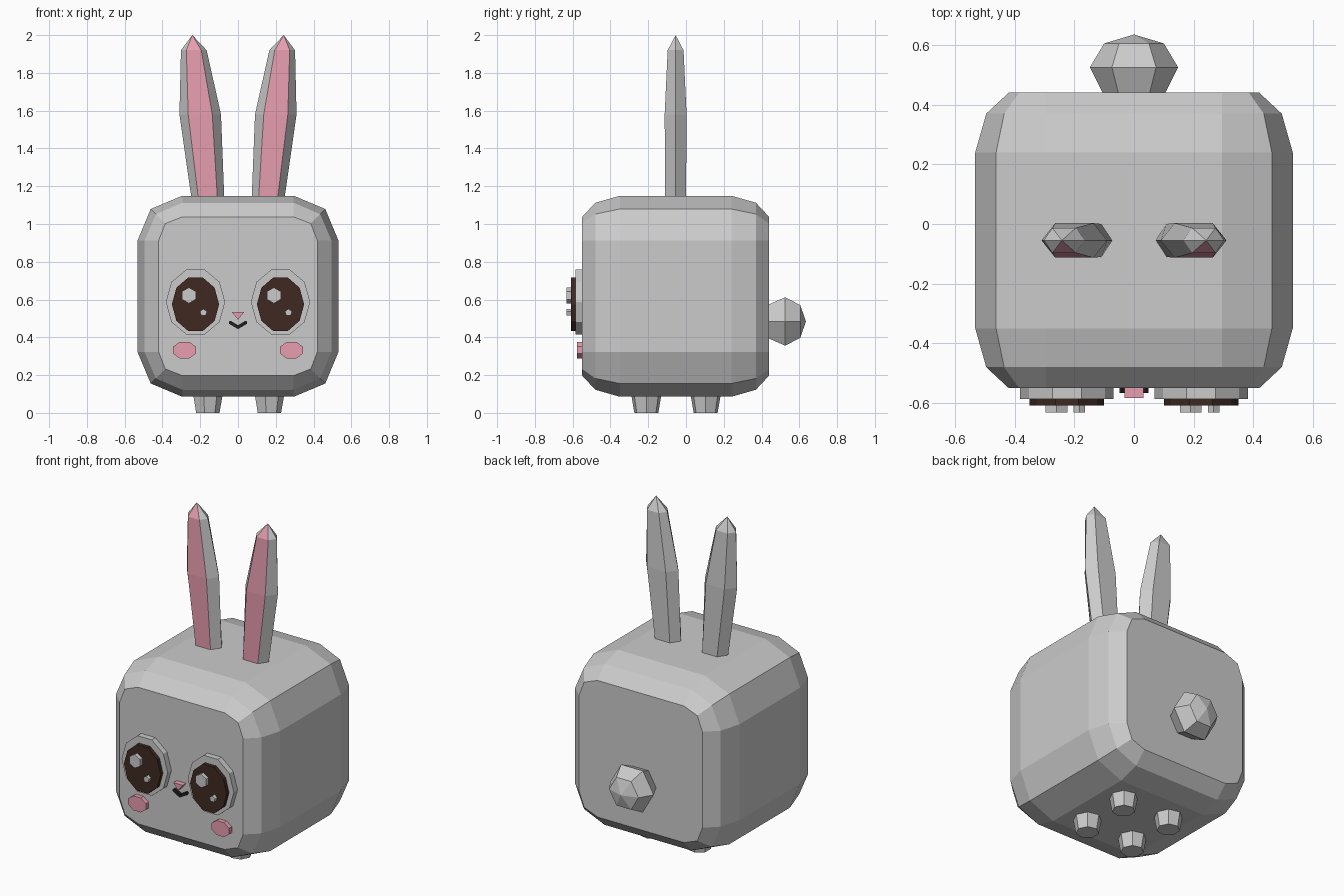
import bpy, bmesh
from math import sin, cos, pi

if "Cube" in bpy.data.objects:
    bpy.data.objects.remove(bpy.data.objects["Cube"])


def material(name, rgb):
    m = bpy.data.materials.new(name)
    m.diffuse_color = (*rgb, 1)
    m.use_nodes = True
    m.node_tree.nodes["Principled BSDF"].inputs["Base Color"].default_value = m.diffuse_color
    return m


PINK = material("pink", (0.80, 0.34, 0.43))
BROWN = material("dark_brown", (0.05, 0.022, 0.015))
BLACK = material("black", (0.015, 0.015, 0.015))


def loft(name, rings, mats=(), tip=None, paint=None):
    """Skin a list of equal-sized point rings; optional apex; paint = side index using material 1."""
    bm = bmesh.new()
    loops = [[bm.verts.new(p) for p in r] for r in rings]
    n = len(loops[0])
    bm.faces.new(loops[0])
    for a, b in zip(loops, loops[1:]):
        for i in range(n):
            f = bm.faces.new((a[i], a[(i + 1) % n], b[(i + 1) % n], b[i]))
            f.material_index = int(i == paint)
    if tip:
        apex = bm.verts.new(tip)
        for i in range(n):
            f = bm.faces.new((loops[-1][i], loops[-1][(i + 1) % n], apex))
            f.material_index = int(i == paint)
    else:
        bm.faces.new(loops[-1])
    bmesh.ops.recalc_face_normals(bm, faces=bm.faces)
    me = bpy.data.meshes.new(name)
    bm.to_mesh(me)
    bm.free()
    for m in mats:
        me.materials.append(m)
    ob = bpy.data.objects.new(name, me)
    bpy.context.collection.objects.link(ob)
    return ob


def polygon(n, rx, ry, turn=0.0):
    return [(rx * cos(2 * pi * i / n + turn), ry * sin(2 * pi * i / n + turn)) for i in range(n)]


def plate(name, outline, x, z, y_back, y_front, mats=()):
    """Flat plate facing -y."""
    return loft(name, [[(x + u, y, z + v) for u, v in outline] for y in (y_back, y_front)], mats)


# Body: rounded box, two-step bevels, lofted front to back
def body_ring(y, h, m, c=0.295, zc=0.6175):
    quarter = [(h, c), (m, m), (c, h)]
    pts = quarter + [(-u, v) for u, v in quarter[::-1]]
    pts += [(-u, -v) for u, v in quarter] + [(u, -v) for u, v in quarter[::-1]]
    return [(u, y, zc + v) for u, v in pts]


loft("body", [body_ring(*r) for r in (
    (-0.55, 0.42, 0.385), (-0.48, 0.495, 0.435), (-0.35, 0.532, 0.462),
    (0.24, 0.532, 0.462), (0.37, 0.495, 0.435), (0.44, 0.42, 0.385))])

# Ears: six-sided, pink front face
WHITE = material("white", (0.8, 0.8, 0.8))
for side, s in (("left", -1), ("right", 1)):
    rings = []
    for z, cx, w, d in ((1.12, 0.158, 0.086, 0.055), (1.58, 0.20, 0.11, 0.058), (1.92, 0.234, 0.068, 0.042)):
        hexa = [(-0.58, -1), (0.58, -1), (1, 0), (0.58, 1), (-0.58, 1), (-1, 0)]
        rings.append([(s * cx + u * w, -0.055 + v * d, z) for u, v in hexa])
    loft(side + "_ear", rings, (WHITE, PINK), tip=(s * 0.242, -0.055, 2.0), paint=0)

# Tail: faceted six-sided ball
loft("tail", [[(u, y, 0.484 + v) for u, v in polygon(6, r, r)]
              for y, r in ((0.41, 0.08), (0.44, 0.105), (0.525, 0.148), (0.605, 0.1))],
     tip=(0, 0.635, 0.484))

# Feet: short tapered stubs
for row, fy in (("front", -0.21), ("back", 0.104)):
    for side, fx in (("left", -0.163), ("right", 0.163)):
        loft(f"{row}_{side}_foot", [[(fx + u, fy + v, z) for u, v in polygon(7, r, r)]
                                    for z, r in ((0, 0.065), (0.085, 0.08), (0.11, 0.083))])

# Face: eyes with highlights, cheeks
for side, s in (("left", -1), ("right", 1)):
    ex = s * 0.225
    plate(side + "_eye_white", polygon(10, 0.157, 0.181), ex, 0.587, -0.54, -0.586)
    plate(side + "_pupil", polygon(10, 0.125, 0.149), ex, 0.575, -0.58, -0.609, [BROWN])
    plate(side + "_large_highlight", polygon(6, 0.042, 0.042, pi / 2), ex - 0.035, 0.622, -0.6, -0.632)
    plate(side + "_small_highlight", polygon(5, 0.02, 0.02, pi / 2), ex + 0.042, 0.531, -0.6, -0.632)
    plate(side + "_cheek", polygon(8, 0.065, 0.048, pi / 8), s * 0.283, 0.332, -0.54, -0.577, [PINK])

# Nose and mouth
plate("nose", [(-0.032, 0.02), (0.032, 0.02), (0, -0.02)], 0, 0.514, -0.54, -0.583, [PINK])
plate("mouth", [(-0.048, 0.018), (-0.04, 0.024), (0, 0.0), (0.04, 0.024), (0.048, 0.018),
                (0.048, 0.008), (0, -0.02), (-0.048, 0.008)], 0, 0.464, -0.54, -0.567, [BLACK])
